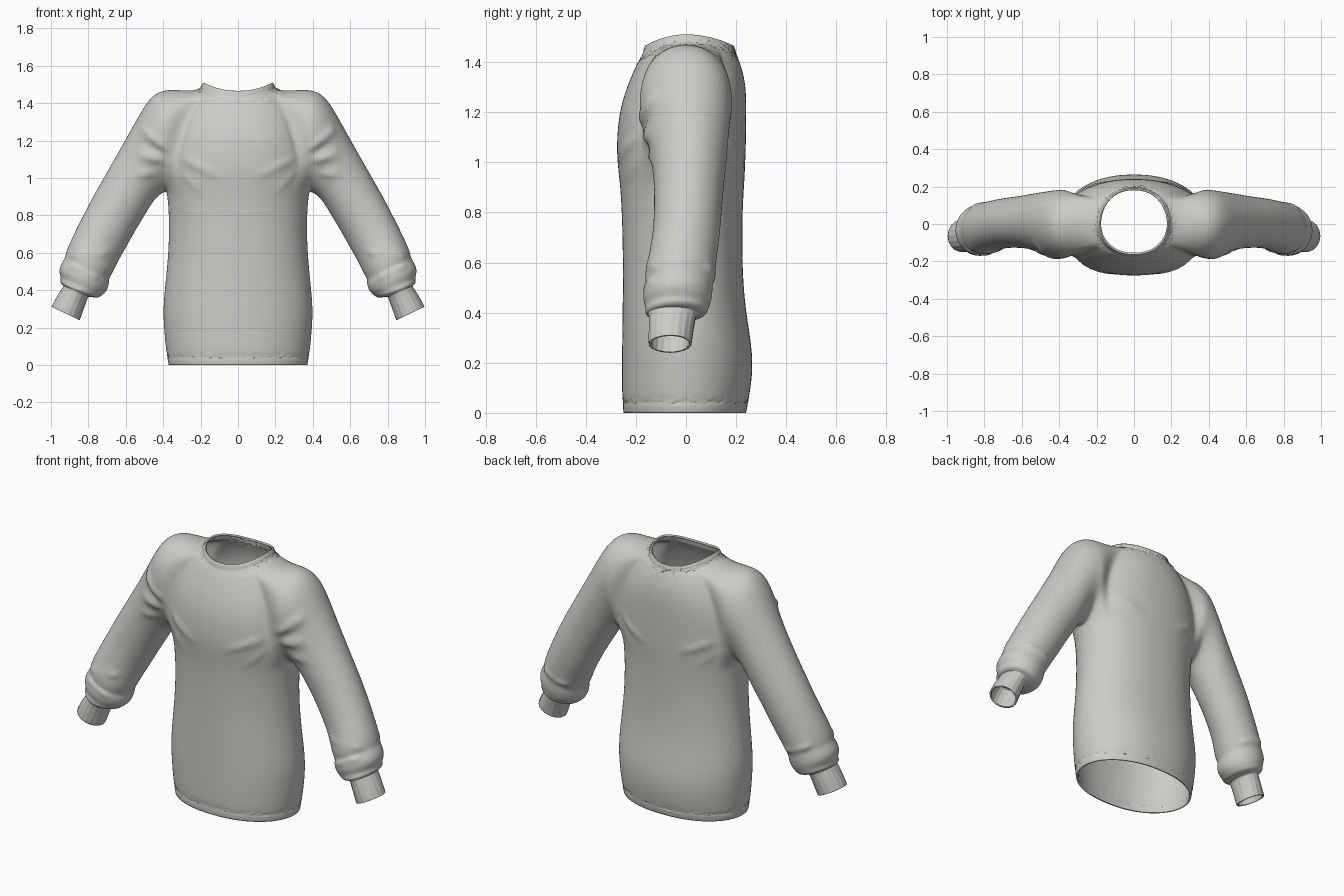
import bpy, bmesh, math, random
from mathutils import Vector
from mathutils.geometry import intersect_point_line

random.seed(4)
cube = bpy.data.objects.get("Cube")
if cube:
    bpy.data.objects.remove(cube, do_unlink=True)

wool = bpy.data.materials.new("grey_wool")
wool.use_nodes = True
wool.diffuse_color = (0.6, 0.6, 0.57, 1)
shader = wool.node_tree.nodes["Principled BSDF"]
shader.inputs["Base Color"].default_value = wool.diffuse_color
shader.inputs["Roughness"].default_value = 0.9

SEGS = 48       # columns around the torso
HALF = 5        # armhole half width in columns

# Torso rings: z at front and back, z at sides, half width, front y, back y
TORSO = [
    (0.00, 0.00, .372, -.25, .24), (0.03, 0.03, .378, -.253, .247),
    (0.04, 0.04, .375, -.25, .246), (0.06, 0.06, .383, -.256, .252),
    (0.18, 0.18, .395, -.256, .27), (0.30, 0.30, .402, -.255, .258),
    (0.44, 0.44, .388, -.253, .234), (0.60, 0.60, .372, -.252, .225),
    (0.76, 0.76, .368, -.255, .225), (0.86, 0.86, .374, -.26, .229),
    (0.92, 0.92, .38, -.265, .233), (0.98, 0.98, .395, -.272, .236),
    (1.05, 1.05, .405, -.277, .239), (1.12, 1.12, .405, -.274, .24),
    (1.19, 1.19, .395, -.267, .241), (1.26, 1.27, .37, -.25, .241),
    (1.32, 1.34, .335, -.228, .236), (1.37, 1.41, .29, -.207, .225),
    (1.41, 1.465, .245, -.187, .21), (1.428, 1.475, .215, -.176, .203),
    (1.436, 1.482, .200, -.172, .198), (1.452, 1.5, .194, -.17, .197),
    (1.466, 1.511, .184, -.163, .19),
]
HOLE_LOW, HOLE_HIGH = 10, 18

# Sleeve rings: outer x, z, inner x, z, front y, back y
SLEEVE = [
    (.36, 1.474, .385, .925, -.185, .185), (.42, 1.465, .405, .92, -.182, .18),
    (.475, 1.425, .425, .905, -.17, .176), (.53, 1.335, .45, .88, -.152, .17),
    (.59, 1.225, .485, .825, -.138, .163), (.65, 1.12, .52, .765, -.129, .154),
    (.71, 1.015, .56, .70, -.127, .146), (.77, .91, .595, .635, -.128, .14),
    (.825, .805, .63, .575, -.136, .132), (.875, .705, .655, .525, -.15, .122),
    (.905, .64, .67, .495, -.163, .118), (.922, .595, .687, .465, -.163, .11),
    (.925, .57, .69, .45, -.158, .106), (.95, .535, .69, .425, -.172, .106),
    (.958, .50, .705, .39, -.17, .1), (.945, .465, .725, .375, -.16, .09),
    (.955, .445, .745, .358, -.165, .085), (.938, .425, .775, .362, -.155, .06),
    (.93, .425, .80, .367, -.15, .044), (.937, .415, .805, .355, -.148, .04),
    (.965, .372, .824, .303, -.149, .031), (.99, .325, .842, .252, -.15, .024),
    (.996, .311, .847, .24, -.149, .022),
]
CUFF_START = 19

bm = bmesh.new()


def bridge(a, b):
    for i in range(len(a)):
        j = (i + 1) % len(a)
        bm.faces.new((a[i], a[j], b[j], b[i]))


def torso_ring(z_mid, z_side, width, front, back):
    ring = []
    for k in range(SEGS):
        t = math.tau * k / SEGS
        c, s = math.cos(t), math.sin(t)
        depth = back if s > 0 else -front
        ring.append(bm.verts.new((width * math.copysign(abs(c) ** 0.9, c),
                                  depth * s, z_mid + (z_side - z_mid) * c * c)))
    return ring


# Torso shell with two armholes left open
rings = [torso_ring(*row) for row in TORSO]
for r in range(len(rings) - 1):
    for k in range(SEGS):
        side_a = (k + HALF) % SEGS < 2 * HALF
        side_b = (k + HALF - SEGS // 2) % SEGS < 2 * HALF
        if HOLE_LOW <= r < HOLE_HIGH and (side_a or side_b):
            continue
        n = (k + 1) % SEGS
        bm.faces.new((rings[r][k], rings[r][n], rings[r + 1][n], rings[r + 1][k]))


def armhole(side):
    """Armhole vertices in order, from the top centre towards the back."""
    start = 0 if side > 0 else SEGS // 2
    path = [(HOLE_HIGH, c) for c in range(HALF)]
    path += [(r, HALF) for r in range(HOLE_HIGH, HOLE_LOW, -1)]
    path += [(HOLE_LOW, c) for c in range(HALF, -HALF, -1)]
    path += [(r, -HALF) for r in range(HOLE_LOW, HOLE_HIGH)]
    path += [(HOLE_HIGH, c) for c in range(-HALF, 0)]
    return [rings[r][(start + side * c) % SEGS] for r, c in path]


# Sleeves grown out of the armholes, ending in ribbed cuffs
for side in (1, -1):
    last = armhole(side)
    count = len(last)
    for i, (ox, oz, ix, iz, front, back) in enumerate(SLEEVE):
        outer, inner = Vector((ox, 0, oz)), Vector((ix, 0, iz))
        mid, arm = (outer + inner) / 2, (outer - inner) / 2
        y_mid, y_half = (front + back) / 2, (back - front) / 2
        egg = max(0, 0.2 * (1 - i / 4))
        ring = []
        for k in range(count):
            t = math.tau * k / count
            rib = 1 + (0.025 * (-1) ** k if i >= CUFF_START else 0)
            p = mid + arm * math.cos(t) * rib
            p.y = y_mid + y_half * math.sin(t) * rib * (1 + egg * math.cos(t))
            ring.append(bm.verts.new((p.x * side, p.y, p.z)))
        bridge(last, ring)
        last = ring

bmesh.ops.recalc_face_normals(bm, faces=bm.faces)
mesh = bpy.data.meshes.new("sweater")
bm.to_mesh(mesh)
bm.free()
mesh.materials.append(wool)
sweater = bpy.data.objects.new("sweater", mesh)
bpy.context.collection.objects.link(sweater)
bpy.context.view_layer.objects.active = sweater
sweater.select_set(True)

smooth = sweater.modifiers.new("smooth", "SUBSURF")
smooth.levels = smooth.render_levels = 2
bpy.ops.object.modifier_apply(modifier="smooth")

# Cloth folds: start, end, height, width (mirrored to both sides)
FOLDS = [
    ((.34, -.2, 1.06), (.56, -.14, 1.14), .016, .022),
    ((.35, -.2, 1.13), (.60, -.10, 1.33), .014, .022),
    ((.36, -.2, 1.10), (.56, -.15, 1.22), -.010, .018),
    ((.38, -.17, 1.0), (.56, -.13, 1.03), .012, .02),
    ((.08, -.28, 1.0), (.36, -.19, 1.13), .009, .022),
    ((.18, -.26, .90), (.36, -.19, 1.06), .009, .02),
    ((.10, .24, .98), (.36, .17, 1.10), .009, .022),
    ((.20, .23, .90), (.36, .16, 1.04), .008, .02),
    ((.22, -.17, 1.45), (.36, -.19, 1.0), -.005, .012),
    ((.22, .2, 1.45), (.36, .17, 1.0), -.005, .012),
    ((.66, -.14, .60), (.92, -.12, .58), .010, .018),
    ((.70, -.16, .44), (.95, -.14, .56), .010, .016),
    ((.68, .10, .50), (.93, .09, .60), .010, .018),
]
folds = [(Vector(a), Vector(b), h, w) for a, b, h, w in FOLDS]
normals = [v.normal.copy() for v in sweater.data.vertices]
for v, normal in zip(sweater.data.vertices, normals):
    p = Vector((abs(v.co.x), v.co.y, v.co.z))
    lift = 0
    for a, b, height, width in folds:
        near, f = intersect_point_line(p, a, b)
        if 0 < f < 1:
            gap = (p - near).length / width
            lift += height * math.sin(math.pi * f) * math.exp(-gap * gap)
    # Puckered stitching above the hem and below the collar
    if 0.035 < p.z < 0.055 or (p.z > 1.41 and 0.195 < math.hypot(p.x, p.y) < 0.225):
        lift += random.uniform(-.003, .002)
    v.co += normal * lift

# Cloth thickness, with the open ends turned inwards
cloth = sweater.modifiers.new("cloth", "SOLIDIFY")
cloth.thickness = 0.01
cloth.offset = -1
bpy.ops.object.shade_smooth_by_angle(angle=math.radians(50))
